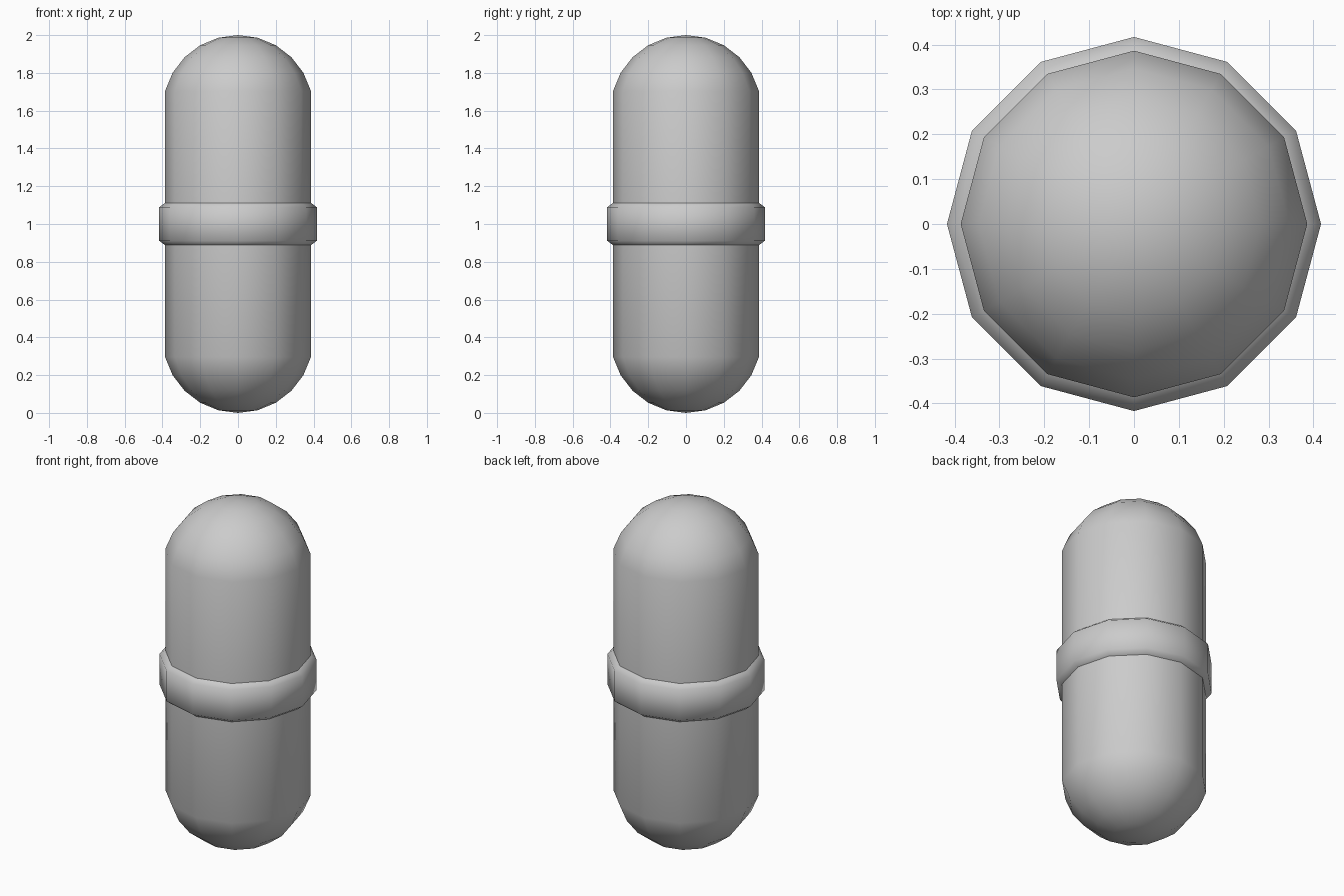
import bpy
import bmesh
import math

if "Cube" in bpy.data.objects:
    bpy.data.objects.remove(bpy.data.objects["Cube"])

SIDES = 12


def lathe(name, profile, smooth_angle):
    """Spin an (r, z) profile, listed bottom to top, around the z axis."""
    bm = bmesh.new()
    rings = []
    for r, z in profile:
        if r < 1e-5:
            rings.append([bm.verts.new((0, 0, z))] * SIDES)
        else:
            rings.append([bm.verts.new((r * math.cos(math.tau * i / SIDES),
                                        r * math.sin(math.tau * i / SIDES), z))
                          for i in range(SIDES)])
    for low, high in zip(rings, rings[1:]):
        for i in range(SIDES):
            j = (i + 1) % SIDES
            corners = dict.fromkeys((low[i], low[j], high[j], high[i]))
            bm.faces.new(list(corners))
    bmesh.ops.recalc_face_normals(bm, faces=bm.faces)
    mesh = bpy.data.meshes.new(name)
    bm.to_mesh(mesh)
    bm.free()
    obj = bpy.data.objects.new(name, mesh)
    bpy.context.collection.objects.link(obj)
    bpy.ops.object.select_all(action='DESELECT')
    obj.select_set(True)
    bpy.context.view_layer.objects.active = obj
    bpy.ops.object.shade_smooth_by_angle(angle=math.radians(smooth_angle))
    return obj


# Capsule body: straight wall between two domes in 15 degree steps
R = 0.4
dome = [(R * math.cos(math.radians(a)), R * math.sin(math.radians(a)))
        for a in range(15, 90, 15)] + [(0, R)]
bottom = [(r, R - h) for r, h in reversed(dome)]
top = [(r, 2 - R + h) for r, h in dome]
lathe("capsule_body", bottom + top, 60)

# Bevelled band around the middle
wall = dome[0][0]
lathe("middle_band", [(wall, 0.888), (0.417, 0.911),
                      (0.417, 1.089), (wall, 1.112)], 80)
